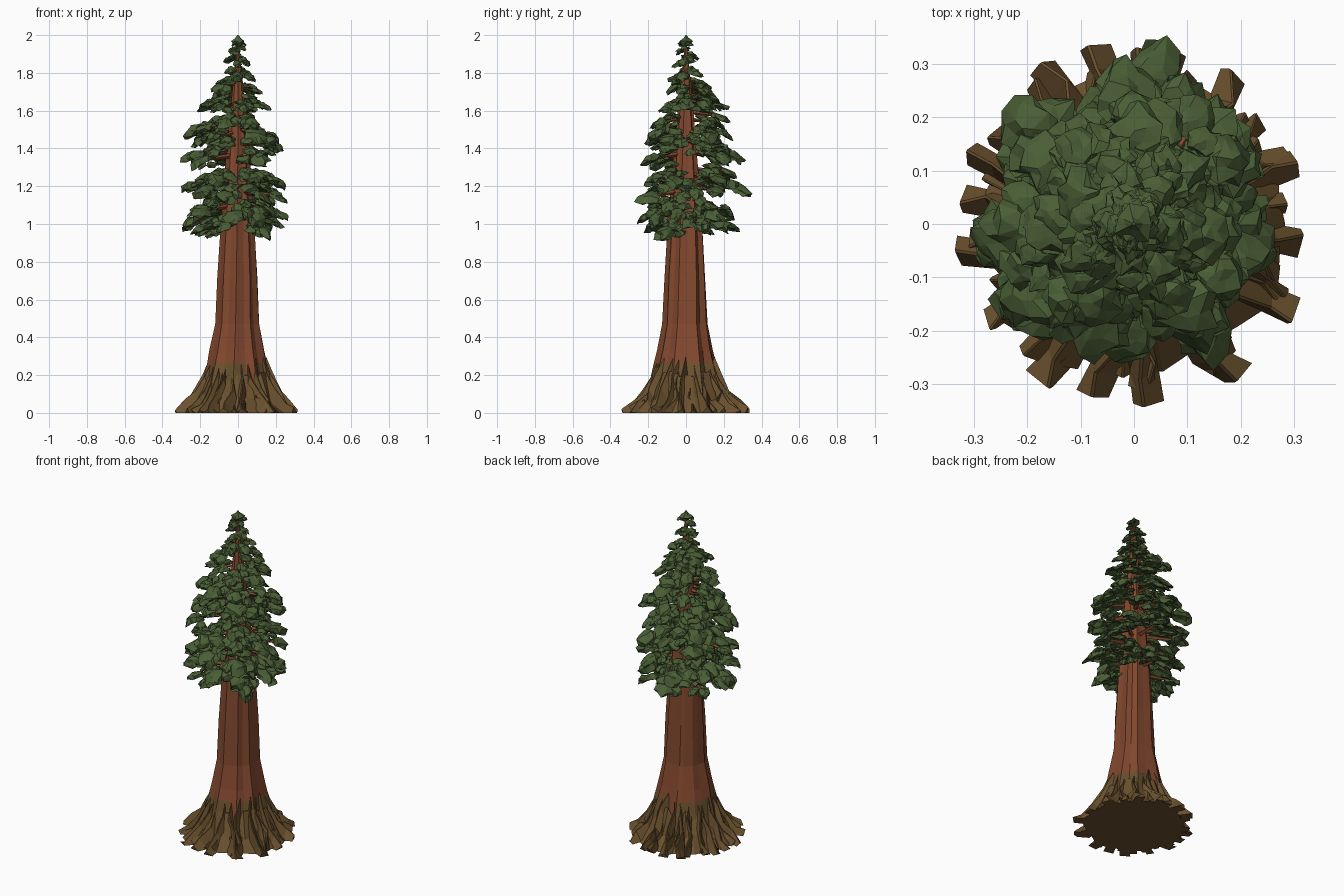
import bpy, bmesh, math, random
from mathutils import Matrix, Vector

random.seed(8)
rnd = random.uniform
TAU = math.tau

if "Cube" in bpy.data.objects:
    bpy.data.objects.remove(bpy.data.objects["Cube"], do_unlink=True)


def material(name, rgb):
    m = bpy.data.materials.new(name)
    m.use_nodes = True
    m.diffuse_color = (*rgb, 1)
    bsdf = m.node_tree.nodes["Principled BSDF"]
    bsdf.inputs["Base Color"].default_value = (*rgb, 1)
    bsdf.inputs["Roughness"].default_value = 0.9
    return m


BARK = material("red bark", (0.228, 0.066, 0.028))
ROOT = material("brown root", (0.148, 0.084, 0.028))
LEAF = material("dark green foliage", (0.068, 0.112, 0.036))


def finish(bm, name, *mats):
    """Turn a bmesh into a flat shaded object."""
    bmesh.ops.recalc_face_normals(bm, faces=bm.faces)
    mesh = bpy.data.meshes.new(name)
    bm.to_mesh(mesh)
    bm.free()
    for m in mats:
        mesh.materials.append(m)
    ob = bpy.data.objects.new(name, mesh)
    bpy.context.collection.objects.link(ob)


def loft(bm, rings):
    """Skin closed rings of equal length and cap both ends."""
    rows = [[bm.verts.new(p) for p in ring] for ring in rings]
    n = len(rows[0])
    for a, b in zip(rows, rows[1:]):
        for i in range(n):
            j = (i + 1) % n
            bm.faces.new((a[i], a[j], b[j], b[i]))
    bm.faces.new(rows[0][::-1])
    bm.faces.new(rows[-1])


def polar(r, a, z):
    return Vector((r * math.cos(a), r * math.sin(a), z))


# Trunk: fluted, flared column, brown near the ground with a few red streaks
SIDES = 18
PROFILE = [(0.225, 0.02), (0.207, 0.1), (0.186, 0.19), (0.168, 0.265), (0.152, 0.33),
           (0.124, 0.47), (0.111, 0.72), (0.094, 1.0), (0.079, 1.2), (0.061, 1.4),
           (0.042, 1.6), (0.022, 1.8), (0.005, 1.96)]
flute = [(1.0 if i % 2 else 0.92) + rnd(-0.05, 0.03) for i in range(SIDES)]
turn = [rnd(-0.09, 0.09) for i in range(SIDES)]
bm = bmesh.new()
loft(bm, [[polar(r * flute[i] * rnd(0.98, 1.02), TAU * i / SIDES + turn[i] + 0.1 * z, z)
           for i in range(SIDES)] for r, z in PROFILE])
for k, f in enumerate(bm.faces):
    if f.calc_center_median().z < 0.262 and k % SIDES % 5 != 4:
        f.material_index = 1
finish(bm, "trunk", BARK, ROOT)

# Root skirt: jagged cone that closes the ground between the roots
N = 32
bm = bmesh.new()
loft(bm, [[polar(r * rnd(0.94, 1.06), TAU * i / N, z + rnd(-lift, lift))
           for i in range(N)]
          for r, z, lift in ((0.275, 0, 0), (0.22, 0.08, 0.02), (0.17, 0.18, 0.045))])
finish(bm, "root_skirt", ROOT)


# Roots: angular shards running down and out from the trunk
def add_root(bm, a, reach, top, fat):
    bend = rnd(-0.2, 0.2)
    path = [(0.152, 0.285, 0.007), (0.19, 0.2, 0.021), (0.235, 0.12, 0.022),
            (reach - 0.05, 0.06, 0.02), (reach, 0.018, 0.021)]
    rings = []
    for k, (r, z, w) in enumerate(path):
        z *= top if k < 3 else 1
        ang = a + bend * k / 4 + rnd(-0.04, 0.04)
        side = Vector((-math.sin(ang), math.cos(ang), 0)) * w * fat
        ridge = polar(r * rnd(0.98, 1.0), ang, z + rnd(-0.014, 0.014))
        foot = polar(r - 0.02 if k < 4 else r - 0.012, ang, max(0, z - 0.075))
        lean = rnd(-0.8, 0.8)
        rings.append([foot - side, ridge + side * (lean - 0.1),
                      ridge + side * (lean + 0.1), foot + side])
    loft(bm, rings)


bm = bmesh.new()
COUNT = 22
for i in range(COUNT):
    a = TAU * i / COUNT + rnd(-0.05, 0.05)
    reach = rnd(0.315, 0.352)
    add_root(bm, a, reach, rnd(0.88, 1.05), rnd(1.0, 1.5))
    # Short fork beside each main root
    add_root(bm, a + rnd(0.06, 0.14), reach - rnd(0.01, 0.05), rnd(0.5, 0.95), rnd(0.7, 1.2))
finish(bm, "roots", ROOT)


# Foliage pad: ragged flattened clump that bends down outwards
def add_pad(bm, p, az, size, tilt):
    frame = (Matrix.Translation(p) @ Matrix.Rotation(az, 4, 'Z')
             @ Matrix.Rotation(tilt, 4, 'Y') @ Matrix.Rotation(rnd(-0.4, 0.4), 4, 'X'))
    length, width, height = size * rnd(0.95, 1.25), size * rnd(0.8, 1.15), size * rnd(0.34, 0.5)
    for v in bmesh.ops.create_icosphere(bm, subdivisions=2, radius=1)["verts"]:
        x, y, z = v.co
        j = rnd(0.6, 1.25)
        z = z * rnd(0.5, 1.25) if z > 0.1 else z * 0.3 - rnd(-0.1, 0.75)
        z -= 0.5 * (x * x + y * y) * (1 if x > 0 else 0.5)
        v.co = frame @ Vector((x * length * j, y * width * j, z * height))


def add_branch(bm, start, end, r):
    """Thin four-sided limb."""
    d = (end - start).normalized()
    s = d.cross(Vector((0, 0, 1))).normalized()
    u = s.cross(d)
    loft(bm, [[p + s * q, p + u * q, p - s * q, p - u * q]
              for p, q in ((start, r), (end, r * 0.4))])


# Crown tiers: height, reach, branch count, pad size
TIERS = [(0.98, 0.265, 7, 0.052), (1.04, 0.285, 8, 0.056), (1.1, 0.225, 5, 0.05),
         (1.18, 0.31, 8, 0.056), (1.25, 0.265, 7, 0.054), (1.34, 0.29, 8, 0.056),
         (1.41, 0.25, 6, 0.052), (1.48, 0.25, 7, 0.052), (1.55, 0.22, 6, 0.048),
         (1.64, 0.195, 7, 0.048), (1.71, 0.15, 6, 0.042), (1.78, 0.108, 6, 0.036),
         (1.83, 0.075, 5, 0.03), (1.88, 0.068, 5, 0.028), (1.93, 0.048, 5, 0.022)]
limbs = bmesh.new()
for t, (z0, reach, count, size) in enumerate(TIERS):
    bm = bmesh.new()
    for b in range(count):
        az = TAU * (b + 0.5 * (t % 2)) / count + 0.4 * t + rnd(-0.25, 0.25)
        out = reach * rnd(0.86, 1.05) - size * 0.7
        # Leave the trunk partly open towards the front and left
        front = abs(math.remainder(az + 1.45, TAU)) < 0.28
        left = abs(math.remainder(az, TAU)) < 0.28
        if front and 1.08 < z0 < 1.75 or left and 1.25 < z0 < 1.6:
            out *= 0.8
            if t % 3:
                continue
        # Keep the front slightly shallower than the other sides
        out *= 1 + 0.08 * min(0, math.sin(az))
        z = z0 + rnd(-0.035, 0.035)
        shift = Vector((-0.015, 0.012, 0)) * min(1, reach * 4)
        rise = 0.05 * reach / 0.25
        start, end = polar(0.01, az, z + rise * 0.5), polar(out, az, z) + shift
        add_branch(limbs, start, end, 0.013 * reach / 0.25)
        add_pad(bm, end, az, size * rnd(0.85, 1.1), rnd(0.1, 0.55))
        mid = start.lerp(end, rnd(0.5, 0.65)) + Vector((0, 0, rise * 0.5))
        add_pad(bm, mid, az + rnd(-0.5, 0.5), size * rnd(0.75, 1.0), rnd(0, 0.4))
        if reach > 0.12:
            for s in (-1, 1):
                p = polar(out * rnd(0.6, 0.95), az + s * rnd(0.18, 0.36),
                          z + rnd(-0.035, 0.035)) + shift
                add_pad(bm, p, az + s * 0.5, size * rnd(0.5, 0.85), rnd(0.1, 0.6))
    finish(bm, f"foliage_tier_{t + 1}", LEAF)
finish(limbs, "branches", BARK)

# Crown tip: small ragged pointed tuft
bm = bmesh.new()
loft(bm, [[polar(r * rnd(0.6, 1.35), TAU * i / 7, z + rnd(-d, d)) for i in range(7)]
          for r, z, d in ((0.02, 1.945, 0.01), (0.033, 1.962, 0.01),
                          (0.016, 1.984, 0.004), (0.003, 2.0, 0))])
finish(bm, "crown_tip", LEAF)
